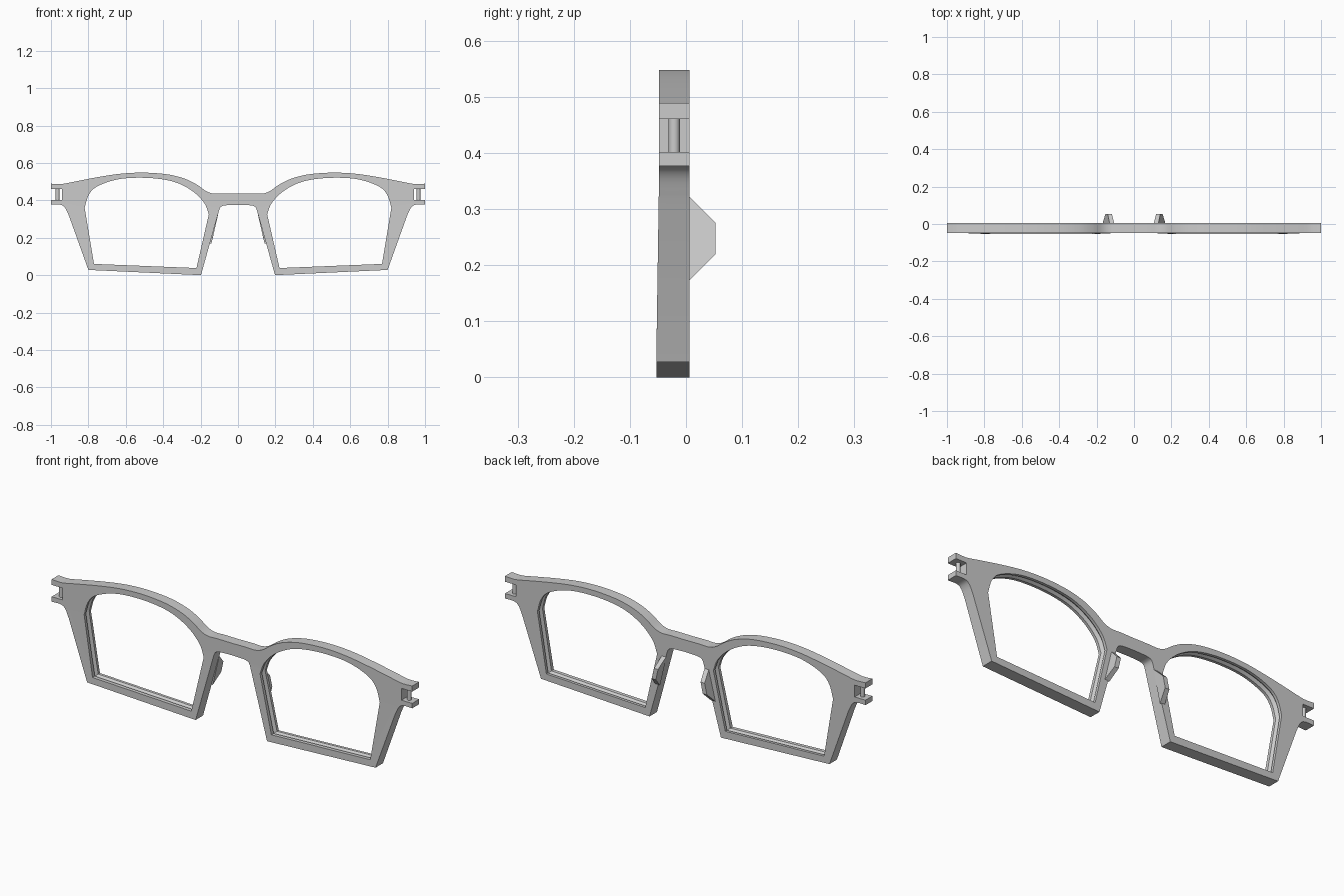
import bpy, bmesh
from mathutils import Vector

if "Cube" in bpy.data.objects:
    bpy.data.objects.remove(bpy.data.objects["Cube"])

FRONT, BACK = -0.048, 0.006


def smooth(pts, n=5):
    """Catmull-Rom curve through 2D points."""
    p = [Vector(q) for q in pts]
    p = [2 * p[0] - p[1]] + p + [2 * p[-1] - p[-2]]
    out = []
    for i in range(1, len(p) - 2):
        a, b, c, d = p[i - 1:i + 3]
        for k in range(n):
            t = k / n
            out.append(0.5 * (2 * b + (c - a) * t + (2 * a - 5 * b + 4 * c - d) * t * t
                              + (3 * b - a - 3 * c + d) * t ** 3))
    return out + [p[-2]]


def line(pts):
    return [Vector(q) for q in pts]


def mirrored(pts):
    return [Vector((-q.x, q.y)) for q in reversed(pts)]


def finish(bm, name):
    bmesh.ops.recalc_face_normals(bm, faces=bm.faces[:])
    me = bpy.data.meshes.new(name)
    bm.to_mesh(me)
    bm.free()
    ob = bpy.data.objects.new(name, me)
    bpy.context.collection.objects.link(ob)
    bpy.ops.object.select_all(action='DESELECT')
    ob.select_set(True)
    bpy.context.view_layer.objects.active = ob
    bpy.ops.object.shade_smooth_by_angle(angle=0.5)
    return ob


# Half outline: brow, forked hinge end, outer side, bottom, nose side, bridge
brow = smooth([(0, .436), (.08, .437), (.13, .436), (.17, .449), (.22, .484), (.28, .514),
               (.36, .536), (.45, .546), (.54, .548), (.64, .541), (.75, .524), (.86, .503),
               (.93, .489), (.96, .487), (1, .489)])
fork = line([(1, .461), (.94, .461), (.94, .402), (1, .402)])
side = smooth([(1, .377), (.95, .377), (.925, .361), (.904, .318)])
bottom = line([(.80, .028), (.198, 0)])
bridge = smooth([(.107, .325), (.097, .357), (.085, .369), (.06, .374), (0, .376)])
half = brow + fork + side + bottom + bridge
outline = half + mirrored(half)[1:-1]

# Lens opening
lens = line([(.77, .06), (.222, .038)]) + smooth(
    [(.156, .325), (.18, .385), (.24, .447), (.33, .495), (.44, .517), (.57, .52),
     (.67, .506), (.76, .47), (.80, .425), (.82, .36)])
centre = Vector((.5, .28))


def ring_wall(bm, layers):
    """Skin a closed loop through layers of (y, points); return end edges."""
    rings = [[bm.verts.new((p.x, y, p.y)) for p in pts] for y, pts in layers]
    n = len(rings[0])
    for a, b in zip(rings, rings[1:]):
        for i in range(n):
            j = (i + 1) % n
            bm.faces.new((a[i], a[j], b[j], b[i]))
    return [[bm.edges.get((r[i], r[(i + 1) % n])) for i in range(n)]
            for r in (rings[0], rings[-1])]


# Frame front with lens grooves
bm = bmesh.new()
wide = [centre + (p - centre) * 1.04 for p in lens]
ends = [ring_wall(bm, [(FRONT, outline), (BACK, outline)])]
for flip in (False, True):
    inner, groove = (mirrored(lens), mirrored(wide)) if flip else (lens, wide)
    ends.append(ring_wall(bm, [(FRONT, inner), (-.034, inner), (-.021, groove),
                               (-.008, inner), (BACK, inner)]))
for k, ny in ((0, -1), (1, 1)):
    edges = [e for pair in ends for e in pair[k]]
    bmesh.ops.triangle_fill(bm, edges=edges, use_beauty=True, normal=(0, ny, 0))
for v in bm.verts:  # rims lean slightly forward at the bottom
    if v.co.y < FRONT + .001:
        v.co.y -= .005 * min(1, max(0, (.36 - v.co.z) / .33))
finish(bm, "frame_front")

for s, label in ((1, "right"), (-1, "left")):
    # Nose pad: tapered block on the back of the nose side
    bm = bmesh.new()
    base = [(.106, .003, .325), (.130, .003, .325), (.168, .003, .17), (.142, .003, .17)]
    tip = [(.118, .053, .275), (.140, .053, .275), (.153, .053, .22), (.130, .053, .22)]
    b, t = [[bm.verts.new((s * x, y, z)) for x, y, z in q] for q in (base, tip)]
    bm.faces.new(b)
    bm.faces.new(t)
    for i in range(4):
        j = (i + 1) % 4
        bm.faces.new((b[i], b[j], t[j], t[i]))
    finish(bm, "nose_pad_" + label)

    # Hinge pin between the fork prongs
    bpy.ops.mesh.primitive_cylinder_add(vertices=24, radius=.01, depth=.064,
                                        location=(s * .965, -.021, .4315))
    bpy.context.object.name = "hinge_pin_" + label
    bpy.ops.object.shade_smooth_by_angle(angle=0.5)
